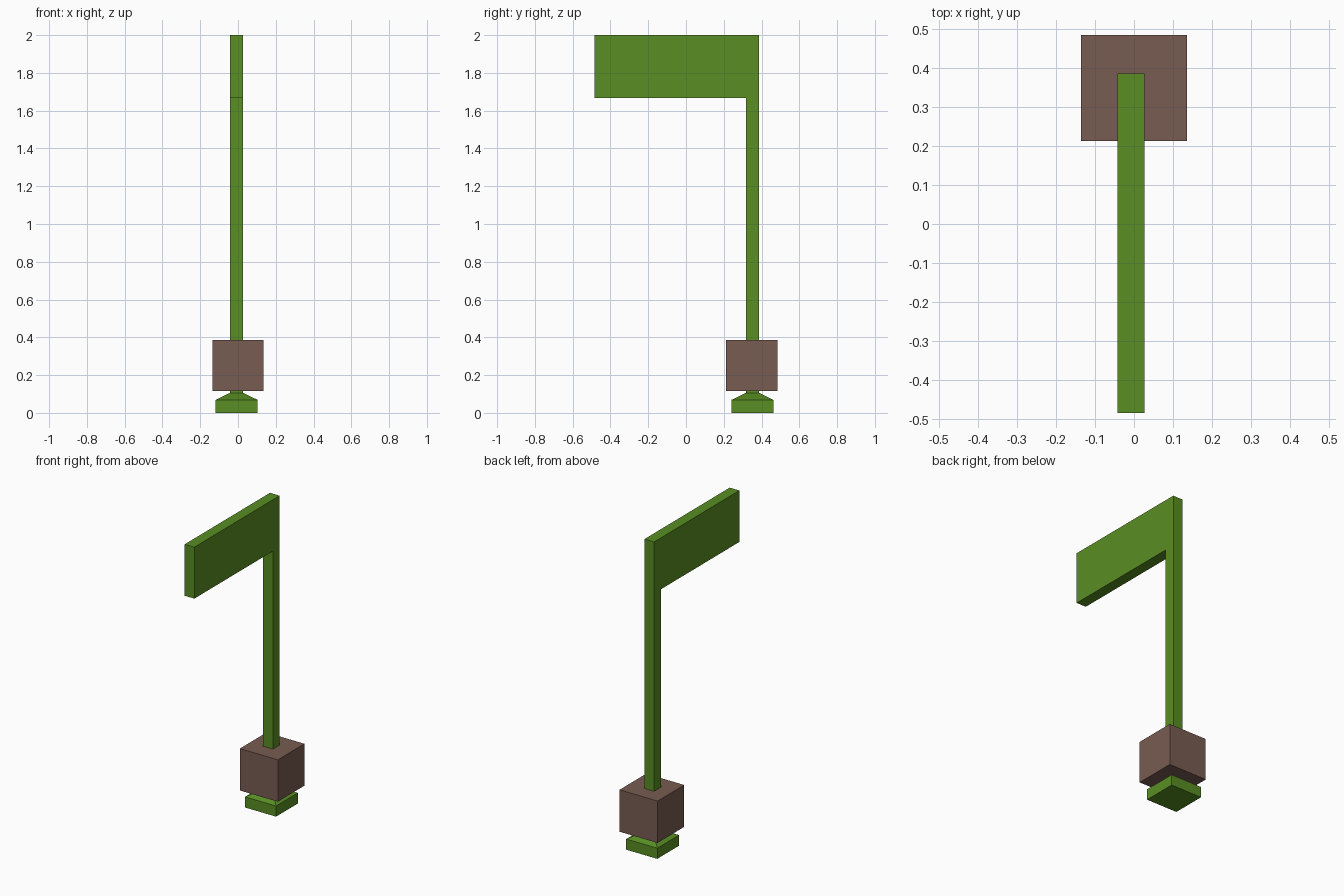
import bpy, bmesh

if "Cube" in bpy.data.objects:
    bpy.data.objects.remove(bpy.data.objects["Cube"])


def material(name, rgb):
    m = bpy.data.materials.new(name)
    m.diffuse_color = (*rgb, 1.0)
    m.use_nodes = True
    m.node_tree.nodes["Principled BSDF"].inputs["Base Color"].default_value = m.diffuse_color
    return m


def stacked_squares(name, cx, cy, levels, mat, arm_y=None):
    """Loft square rings (half size, z); optionally extrude the top front face to arm_y."""
    bm = bmesh.new()
    rings = [[bm.verts.new((cx + sx * h, cy + sy * h, z))
              for sx, sy in ((-1, -1), (1, -1), (1, 1), (-1, 1))]
             for h, z in levels]
    bm.faces.new(rings[0][::-1])
    bm.faces.new(rings[-1])
    front = None
    for low, high in zip(rings, rings[1:]):
        for i in range(4):
            j = (i + 1) % 4
            f = bm.faces.new((low[i], low[j], high[j], high[i]))
            if i == 0:
                front = f
    if arm_y is not None:
        new = bmesh.ops.extrude_discrete_faces(bm, faces=[front])["faces"][0]
        for v in new.verts:
            v.co.y = arm_y
    bmesh.ops.recalc_face_normals(bm, faces=bm.faces[:])
    me = bpy.data.meshes.new(name)
    bm.to_mesh(me)
    bm.free()
    me.materials.append(mat)
    ob = bpy.data.objects.new(name, me)
    bpy.context.collection.objects.link(ob)
    return ob


green = material("leaf green", (0.100, 0.270, 0.017))
brown = material("dull brown", (0.188, 0.107, 0.084))

# Green pole: square foot, tapered neck, thin shaft and a flat blade reaching forward
stacked_squares("pole_and_blade", -0.0075, 0.352,
                [(0.111, 0.0), (0.111, 0.069), (0.0345, 0.106),
                 (0.0345, 1.667), (0.0345, 2.0)], green, arm_y=-0.485)

# Brown block around the lower shaft
stacked_squares("grip_block", 0.0, 0.349, [(0.136, 0.116), (0.136, 0.387)], brown)
